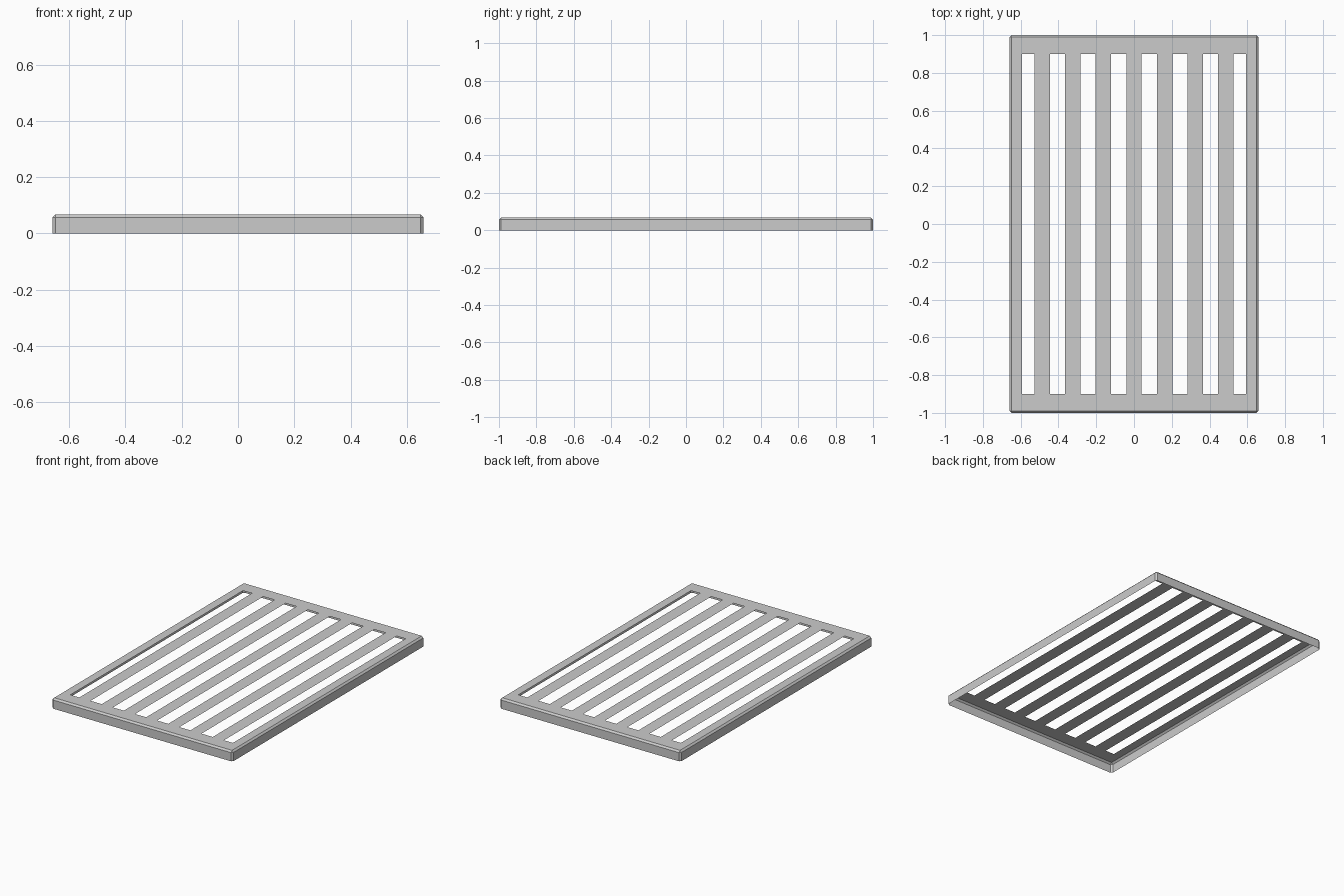
import bpy, bmesh
from mathutils import Vector, Matrix

if "Cube" in bpy.data.objects:
    bpy.data.objects.remove(bpy.data.objects["Cube"])

W, L, H, BEVEL = 0.66, 1.0, 0.068, 0.011
SLOT_Y = 0.9
half_slots = [(0.04, 0.121), (0.203, 0.283), (0.364, 0.446), (0.528, 0.593)]
slots = half_slots + [(-b, -a) for a, b in half_slots]

# Thin open-bottomed pan with chamfered top and corner edges
bm = bmesh.new()
bmesh.ops.create_cube(bm, size=1, matrix=Matrix.Translation((0, 0, H / 2))
                      @ Matrix.Diagonal((2 * W, 2 * L, H, 1)))
edges = [e for e in bm.edges if max(v.co.z for v in e.verts) > H / 2]
bmesh.ops.bevel(bm, geom=edges, offset=BEVEL, segments=1, affect='EDGES')
bm.normal_update()
bmesh.ops.delete(bm, geom=[f for f in bm.faces if f.normal.z < -0.9], context='FACES')


def cut(co, normal):
    """Split only the flat top along a plane."""
    bm.normal_update()
    top = [f for f in bm.faces if f.normal.z > 0.99]
    geom = set(top)
    for f in top:
        geom.update(f.edges)
        geom.update(f.verts)
    bmesh.ops.bisect_plane(bm, geom=list(geom), plane_co=Vector(co),
                           plane_no=Vector(normal), dist=1e-5)


# Slot openings in the top sheet
for y in (-SLOT_Y, SLOT_Y):
    cut((0, y, 0), (0, 1, 0))
for x in sorted(x for s in slots for x in s):
    cut((x, 0, 0), (1, 0, 0))
bm.normal_update()


def in_slot(f):
    c = f.calc_center_median()
    return f.normal.z > 0.99 and abs(c.y) < SLOT_Y and any(a < c.x < b for a, b in slots)


bmesh.ops.delete(bm, geom=[f for f in bm.faces if in_slot(f)], context='FACES')

mesh = bpy.data.meshes.new("slotted_grate")
bm.to_mesh(mesh)
bm.free()
bpy.context.collection.objects.link(bpy.data.objects.new("slotted_grate", mesh))
